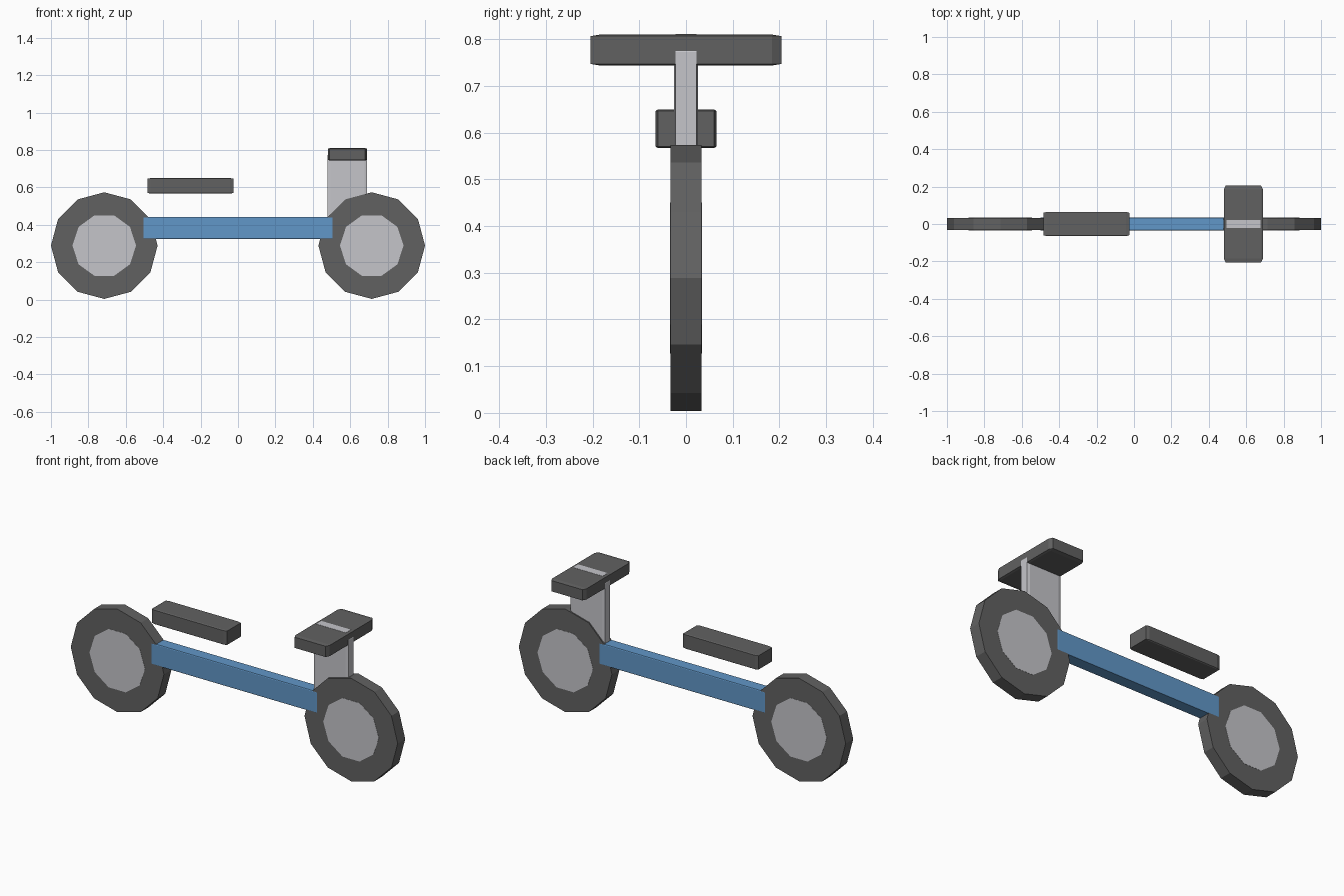
import bpy, bmesh, math
from mathutils import Matrix, Vector

cube = bpy.data.objects.get("Cube")
if cube:
    bpy.data.objects.remove(cube, do_unlink=True)


def material(name, rgb):
    mat = bpy.data.materials.new(name)
    mat.use_nodes = True
    mat.diffuse_color = (*rgb, 1)
    mat.node_tree.nodes["Principled BSDF"].inputs["Base Color"].default_value = (*rgb, 1)
    return mat


dark_grey = material("dark grey", (0.12, 0.12, 0.12))
light_grey = material("light grey", (0.56, 0.56, 0.59))
blue = material("blue", (0.12, 0.31, 0.58))


def finish(bm, name, mat):
    mesh = bpy.data.meshes.new(name)
    bmesh.ops.recalc_face_normals(bm, faces=bm.faces[:])
    bm.to_mesh(mesh)
    bm.free()
    mesh.materials.append(mat)
    obj = bpy.data.objects.new(name, mesh)
    bpy.context.collection.objects.link(obj)
    return obj


def chamfered_box(name, low, high, chamfer, mat):
    """Unit cube with chamfered edges, stretched between two corners."""
    low, high = Vector(low), Vector(high)
    bm = bmesh.new()
    bmesh.ops.create_cube(bm, size=1)
    bmesh.ops.bevel(bm, geom=bm.edges[:], offset=chamfer, segments=1, affect='EDGES')
    bmesh.ops.scale(bm, vec=high - low, verts=bm.verts[:])
    bmesh.ops.translate(bm, vec=(low + high) / 2, verts=bm.verts[:])
    return finish(bm, name, mat)


def disc(name, x, z, radius, sides, width, mat):
    """Faceted cylinder on a sideways axle, with a corner pointing along x."""
    bm = bmesh.new()
    bmesh.ops.create_cone(bm, cap_ends=True, segments=sides, radius1=radius,
                          radius2=radius, depth=width)
    first = max(bm.verts, key=lambda v: v.co.x).co
    spin = Matrix.Rotation(-math.atan2(first.y, first.x), 4, 'Z')
    tip = Matrix.Rotation(math.pi / 2, 4, 'X')
    bm.transform(Matrix.Translation((x, 0, z)) @ tip @ spin)
    return finish(bm, name, mat)


# Wheels with their hub discs
for end, x in (("front", 0.715), ("rear", -0.715)):
    disc(end + "_tyre", x, 0.289, 0.285, 12, 0.066, dark_grey)
    disc(end + "_hub", x, 0.289, 0.17, 10, 0.068, light_grey)

# Frame bar
chamfered_box("frame_bar", (-0.53, -0.0335, 0.325), (0.53, 0.0335, 0.442), 0.03, blue)

# Seat
chamfered_box("seat", (-0.485, -0.065, 0.567), (-0.025, 0.065, 0.65), 0.04, dark_grey)

# Steering post and handlebar
chamfered_box("steering_post", (0.479, -0.026, 0.30), (0.691, 0.026, 0.811), 0.075, light_grey)
chamfered_box("handlebar", (0.48, -0.205, 0.744), (0.69, 0.205, 0.81), 0.05, dark_grey)
